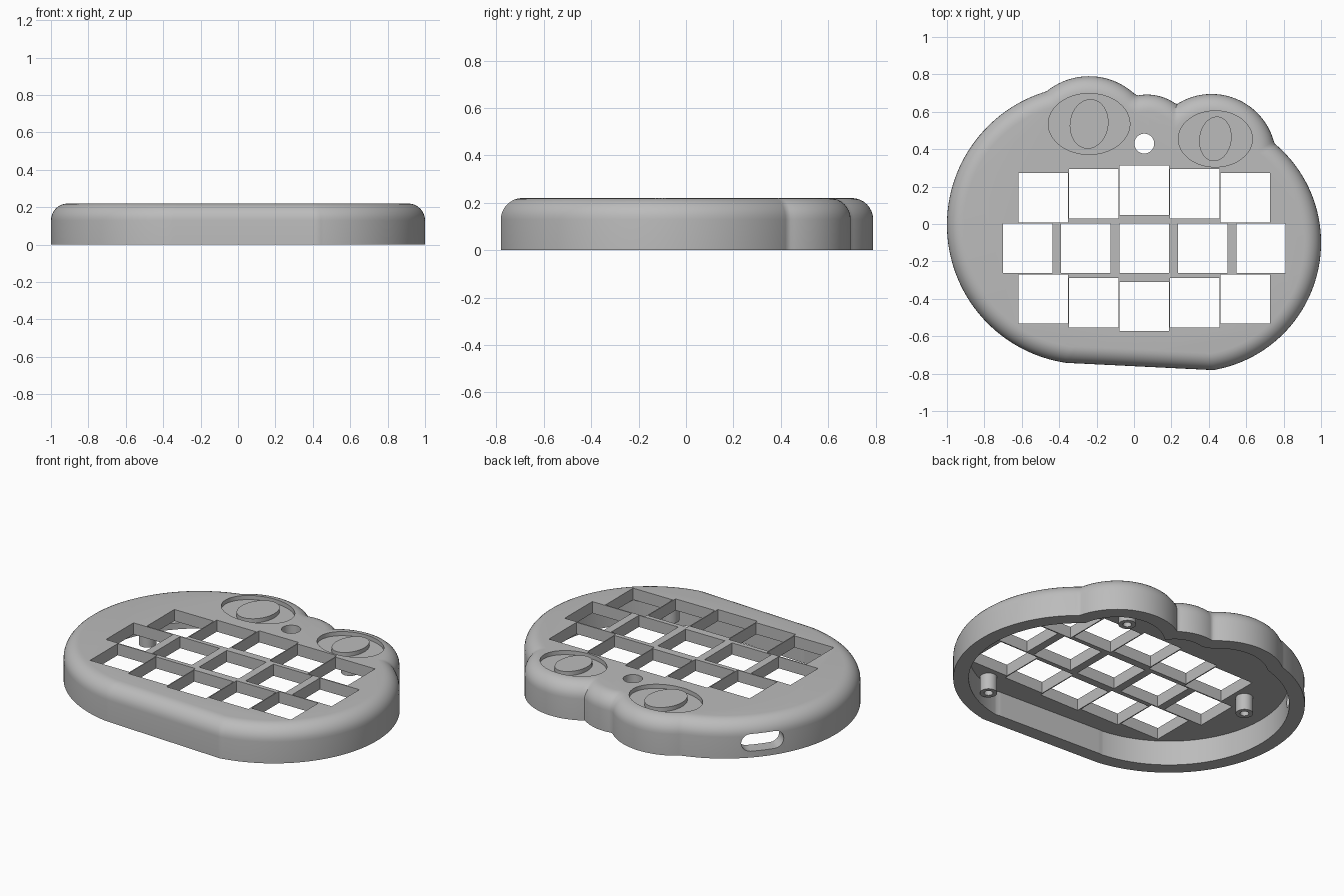
import bpy, bmesh
from math import sin, cos, pi, sqrt, radians
from mathutils import Matrix, Vector

cube = bpy.data.objects.get("Cube")
if cube:
    bpy.data.objects.remove(cube, do_unlink=True)

grey = bpy.data.materials.new("plain_grey")
grey.use_nodes = True
grey.diffuse_color = (0.5, 0.5, 0.5, 1)
grey.node_tree.nodes["Principled BSDF"].inputs["Base Color"].default_value = (0.5, 0.5, 0.5, 1)

HEIGHT, CEILING, FILLET, WALL = 0.22, 0.15, 0.09, 0.085
# Lobes of the outline: x, y, radius
LOBES = [(-0.255, -0.005, 0.745), (0.31, -0.1, 0.69),
         (-0.24, 0.43, 0.36), (0.07, 0.43, 0.262), (0.415, 0.35, 0.345)]
FRONT_A, FRONT_B = Vector((-0.35, -0.743)), Vector((0.44, -0.782))
EYES = [(-0.24, 0.535, 0.218, 0.163, 0.103, 0.133), (0.435, 0.455, 0.198, 0.15, 0.086, 0.12)]


def outline(inset, z, steps=400):
    """Union of the lobes with a straight front edge, shrunk by inset."""
    ring = []
    slope = (FRONT_B.y - FRONT_A.y) / (FRONT_B.x - FRONT_A.x)
    for i in range(steps):
        d = Vector((cos(2 * pi * i / steps), sin(2 * pi * i / steps)))
        if d.y < 0 and FRONT_A.x / FRONT_A.y >= d.x / d.y >= FRONT_B.x / FRONT_B.y:
            reach = (FRONT_A.y - slope * FRONT_A.x + inset) / (d.y - slope * d.x)
        else:
            reach = 0
            for x, y, r in LOBES:
                along = d.x * x + d.y * y
                gap = along ** 2 - x * x - y * y + (r - inset) ** 2
                if gap > 0:
                    reach = max(reach, along + sqrt(gap))
        ring.append((d.x * reach, d.y * reach, z))
    return ring


def loft(bm, rings):
    """Closed solid through equal rings, capped at both ends."""
    loops = [[bm.verts.new(p) for p in ring] for ring in rings]
    n = len(loops[0])
    for a, b in zip(loops, loops[1:]):
        for i in range(n):
            bm.faces.new((a[i], a[(i + 1) % n], b[(i + 1) % n], b[i]))
    bm.faces.new(loops[0][::-1])
    bm.faces.new(loops[-1])
    return [v for loop in loops for v in loop]


def prism(bm, points, z0, z1):
    return loft(bm, [[(x, y, z) for x, y in points] for z in (z0, z1)])


def ellipse(x, y, rx, ry, tilt=0, n=64):
    c, s = cos(tilt), sin(tilt)
    pts = [(rx * cos(2 * pi * i / n), ry * sin(2 * pi * i / n)) for i in range(n)]
    return [(x + u * c - v * s, y + u * s + v * c) for u, v in pts]


def finish(name, bm):
    bmesh.ops.recalc_face_normals(bm, faces=bm.faces[:])
    mesh = bpy.data.meshes.new(name)
    bm.to_mesh(mesh)
    bm.free()
    mesh.materials.append(grey)
    obj = bpy.data.objects.new(name, mesh)
    bpy.context.collection.objects.link(obj)
    return obj


def select(obj):
    bpy.ops.object.select_all(action="DESELECT")
    obj.select_set(True)
    bpy.context.view_layer.objects.active = obj


# Case: hollow shell, open below, rounded along the top edge
bm = bmesh.new()
rings = [outline(WALL, CEILING), outline(WALL, 0), outline(0, 0)]
for k in range(9):
    a = k / 8 * pi / 2
    rings.append(outline(FILLET * (1 - cos(a)), HEIGHT - FILLET * (1 - sin(a))))
loft(bm, rings)
case = finish("case", bm)

# Cutters: key openings, eye recesses, round hole, side port
bm = bmesh.new()
half, mid = 0.132, 0.055
keys = []
for c in range(-2, 3):
    arch = 0.02 * (2 - abs(c))
    keys += [(mid + 0.27 * c, 0.141 + arch), (mid + 0.312 * c, -0.13), (mid + 0.27 * c, -0.401 - arch)]
for x, y in keys:
    prism(bm, [(x - half, y - half), (x + half, y - half), (x + half, y + half), (x - half, y + half)], 0.1, 0.3)
for x, y, rx, ry, px, py in EYES:
    prism(bm, ellipse(x, y, rx, ry), HEIGHT - 0.025, 0.3)
prism(bm, ellipse(mid, 0.43, 0.053, 0.053), 0.1, 0.3)
end = 0.052
slot = [(side * 0.07 + end * cos(a), end * sin(a)) for side, start in ((1, -90), (-1, 90))
        for a in (radians(start + 15 * k) for k in range(13))]
port = prism(bm, slot, -0.16, 0.16)
normal = Vector((-0.78, 0.62, 0)).normalized()
turn = Matrix(((-normal.y, 0, normal.x), (normal.x, 0, normal.y), (0, 1, 0))).to_4x4()
bmesh.ops.transform(bm, matrix=Matrix.Translation((-0.8, 0.43, 0.09)) @ turn, verts=port)
cutter = finish("cutter", bm)
cutter.hide_render = True

cut = case.modifiers.new("openings", "BOOLEAN")
cut.operation, cut.solver, cut.object = "DIFFERENCE", "EXACT", cutter
select(case)
bpy.ops.object.modifier_apply(modifier=cut.name)
bpy.data.objects.remove(cutter, do_unlink=True)
parts = [case]

# Raised pupils inside the eye recesses
for side, (x, y, rx, ry, px, py) in zip(("right", "left"), EYES):
    bm = bmesh.new()
    prism(bm, ellipse(x, y, px, py, radians(-8)), HEIGHT - 0.03, HEIGHT)
    parts.append(finish(side + "_pupil", bm))

# Hollow screw posts under the top plate
for name, x, y in (("back_post", 0.43, 0.455), ("front_post", 0.53, -0.61), ("side_post", -0.69, 0.12)):
    bm = bmesh.new()
    loft(bm, [[(u, v, z) for u, v in ellipse(x, y, r, r, n=32)] for r, z in
              ((0.024, 0.14), (0.024, 0.05), (0.048, 0.05), (0.048, CEILING + 0.005))])
    parts.append(finish(name, bm))

for obj in parts:
    select(obj)
    bpy.ops.object.shade_smooth_by_angle(angle=radians(30))
